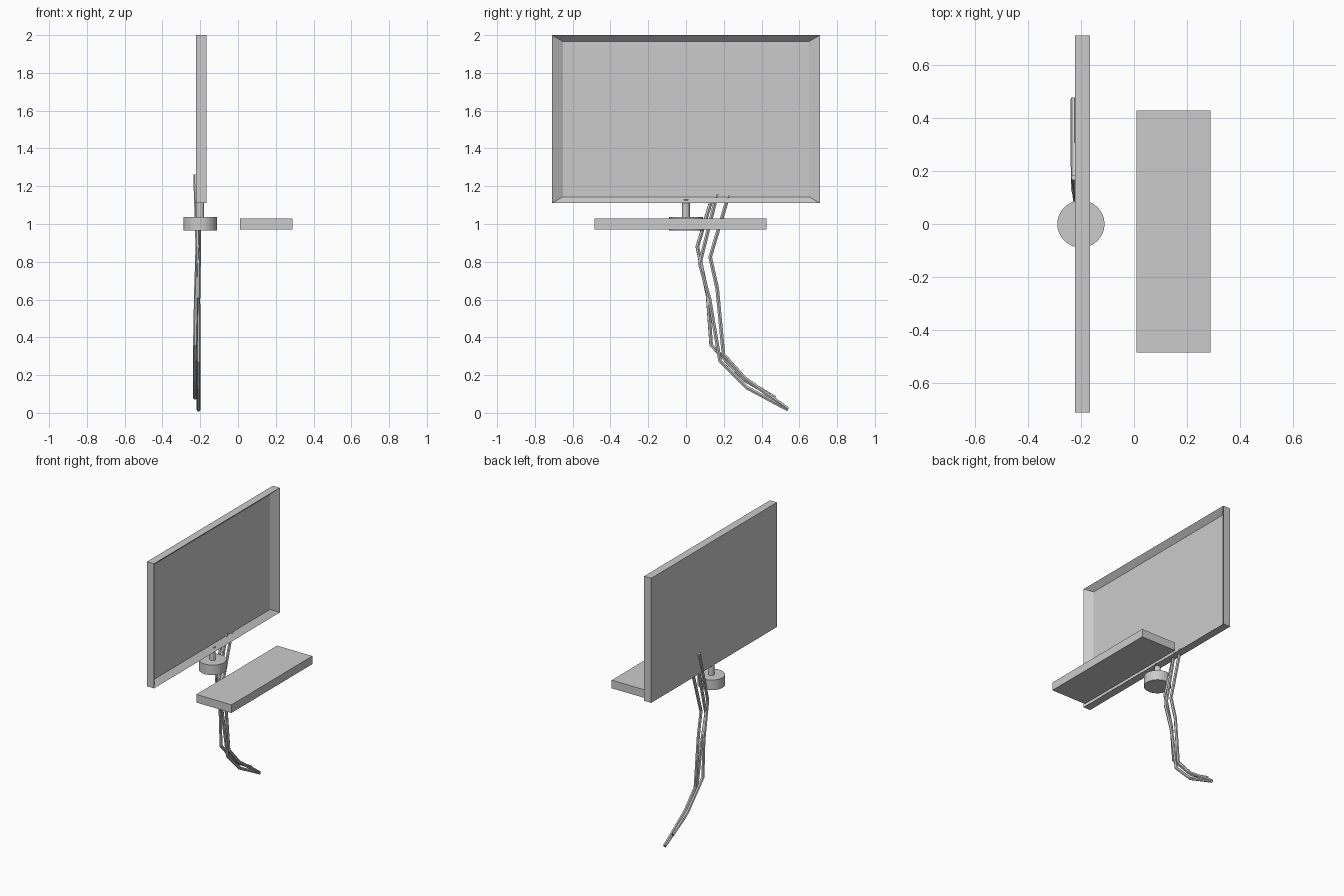
import bpy, bmesh
from mathutils import Vector

if "Cube" in bpy.data.objects:
    bpy.data.objects.remove(bpy.data.objects["Cube"])


def box(name, lo, hi):
    lo, hi = Vector(lo), Vector(hi)
    bpy.ops.mesh.primitive_cube_add(size=1, location=(lo + hi) / 2)
    ob = bpy.context.object
    ob.name = name
    for v in ob.data.vertices:
        v.co = v.co * (hi - lo)
    return ob


def cylinder(name, x, radius, z0, z1, sides):
    bpy.ops.mesh.primitive_cylinder_add(vertices=sides, radius=radius, depth=z1 - z0,
                                        location=(x, 0, (z0 + z1) / 2))
    bpy.context.object.name = name


def cable(name, points):
    cu = bpy.data.curves.new(name, 'CURVE')
    cu.dimensions = '3D'
    cu.bevel_depth = 0.011
    cu.bevel_resolution = 1
    cu.use_fill_caps = True
    sp = cu.splines.new('POLY')
    sp.points.add(len(points) - 1)
    for p, co in zip(sp.points, points):
        p.co = (*co, 1)
        p.radius = 1
    sp.use_smooth = False
    ob = bpy.data.objects.new(name, cu)
    bpy.context.collection.objects.link(ob)


# Monitor with a sloped bezel sinking to the screen
monitor = box("monitor", (-0.222, -0.71, 1.11), (-0.166, 0.71, 2.0))
bm = bmesh.new()
bm.from_mesh(monitor.data)
front = max(bm.faces, key=lambda f: f.calc_center_median().x)
bmesh.ops.inset_region(bm, faces=[front], thickness=0.003)
for v in front.verts:
    v.co.x -= 0.037
    v.co.y *= 0.65 / 0.707
    v.co.z *= 0.41 / 0.442
bm.to_mesh(monitor.data)
bm.free()

# Stand
cylinder("stand_base", -0.2, 0.089, 0.965, 1.037, 32)
cylinder("stand_stem", -0.2, 0.02, 1.03, 1.13, 16)

# Keyboard
box("keyboard", (0.01, -0.485, 0.97), (0.288, 0.427, 1.028))

# Hanging cables
cable("rear_cable", [(-0.226, 0.175, 1.26), (-0.214, 0.06, 0.88), (-0.222, 0.115, 0.62),
                     (-0.227, 0.133, 0.36), (-0.228, 0.31, 0.175), (-0.228, 0.472, 0.08)])
cable("middle_cable", [(-0.208, 0.165, 1.16), (-0.208, 0.073, 0.79), (-0.211, 0.125, 0.6),
                       (-0.209, 0.18, 0.275), (-0.209, 0.32, 0.135), (-0.209, 0.54, 0.017)])
cable("side_cable", [(-0.206, 0.225, 1.15), (-0.208, 0.128, 0.825), (-0.213, 0.165, 0.66),
                     (-0.211, 0.198, 0.31), (-0.211, 0.31, 0.185), (-0.209, 0.538, 0.022)])
